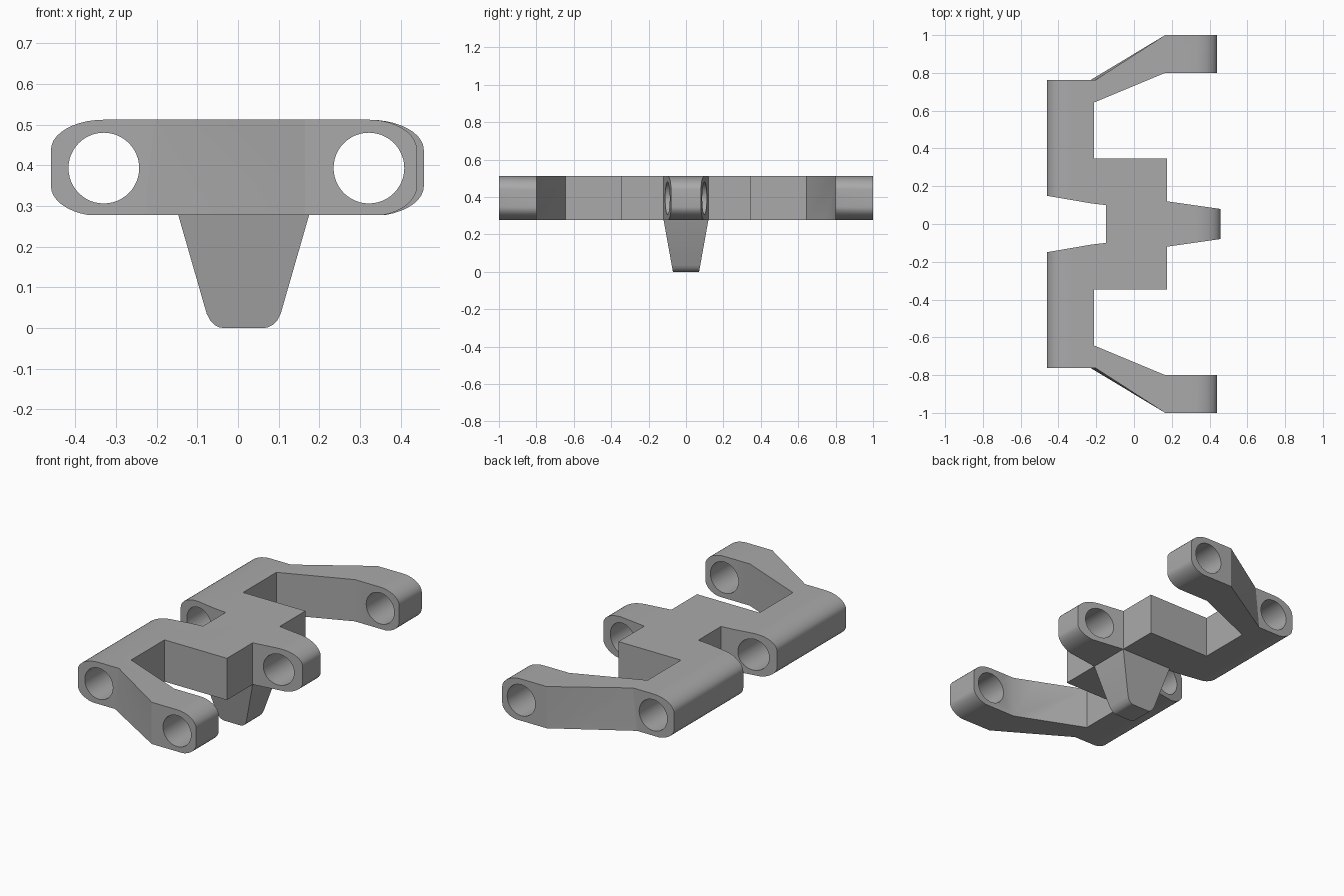
import bpy, bmesh, math
from mathutils import Matrix

cube = bpy.data.objects.get("Cube")
if cube:
    bpy.data.objects.remove(cube, do_unlink=True)

BOTTOM, TOP, AXIS = 0.278, 0.512, 0.393
HOLE_X = (-0.33, 0.322)

grey = bpy.data.materials.new("plain grey")
grey.use_nodes = True
colour = (0.4, 0.4, 0.4, 1)
grey.diffuse_color = colour
grey.node_tree.nodes["Principled BSDF"].inputs["Base Color"].default_value = colour


def make_object(name, bm):
    bmesh.ops.recalc_face_normals(bm, faces=bm.faces[:])
    mesh = bpy.data.meshes.new(name)
    bm.to_mesh(mesh)
    bm.free()
    obj = bpy.data.objects.new(name, mesh)
    bpy.context.collection.objects.link(obj)
    mesh.materials.append(grey)
    return obj


def loft(name, rings):
    """Closed solid through rings of equal point count."""
    bm = bmesh.new()
    loops = [[bm.verts.new(p) for p in ring] for ring in rings]
    for a, b in zip(loops, loops[1:]):
        for i in range(len(a)):
            j = (i + 1) % len(a)
            bm.faces.new((a[i], a[j], b[j], b[i]))
    # split the slightly twisted walls
    bmesh.ops.triangulate(bm, faces=bm.faces[:])
    bm.faces.new(loops[0])
    bm.faces.new(loops[-1])
    return make_object(name, bm)


def boolean(obj, cutter, operation):
    mod = obj.modifiers.new(operation.lower(), 'BOOLEAN')
    mod.operation, mod.solver, mod.object = operation, 'EXACT', cutter
    bpy.context.view_layer.objects.active = obj
    bpy.ops.object.modifier_apply(modifier=mod.name)
    bpy.data.objects.remove(cutter, do_unlink=True)


# Link body: half of the plan outline, mirrored over y = 0
half = [(-0.147, 0.10), (-0.22, 0.108), (-0.47, 0.151), (-0.47, 0.762),
        (-0.205, 0.762), (0.165, 1.0), (0.47, 1.0), (0.47, 0.80),
        (0.165, 0.80), (-0.212, 0.643), (-0.212, 0.348), (0.175, 0.348),
        (0.175, 0.12), (0.47, 0.078)]
plan = half + [(x, -y) for x, y in reversed(half)]


def plan_ring(z, elbow_shift):
    # the outer elbow of each arm leans outward toward the underside
    return [(x - elbow_shift if x == -0.205 else x, y, z) for x, y in plan]


body = loft("track_link_body", [plan_ring(BOTTOM, 0.025), plan_ring(TOP, 0)])


# Rounded lug ends: side profile lofted across the width
def side_ring(y, end_x):
    points = []
    steps = 10
    for centre, reach, first in ((0.322, end_x - 0.322, -90), (-0.33, -0.13, 90)):
        direction = 1 if reach > 0 else -1
        for half_turn in (0, 1):
            for i in range(steps + 1):
                a = math.radians(first + 90 * half_turn + 90 * i / steps)
                up = math.sin(a)
                flat = direction * (0.045 if half_turn else -0.045)
                points.append((centre + abs(reach) * math.cos(a), y,
                               AXIS + flat + up * (TOP - AXIS - 0.045)))
    # keep the flat top and bottom at the exact plate height
    return [(x, y, max(BOTTOM, min(TOP, z))) for x, y, z in points]


ends = [(-1.1, 0.44), (-0.75, 0.44), (-0.4, 0.457), (0.4, 0.457), (0.75, 0.44), (1.1, 0.44)]
boolean(body, loft("rounding_helper", [side_ring(y, x) for y, x in ends]), 'INTERSECT')

# Pin holes
for x in HOLE_X:
    bm = bmesh.new()
    bmesh.ops.create_cone(bm, cap_ends=True, segments=48, radius1=0.087, radius2=0.087, depth=2.4,
                          matrix=Matrix.Translation((x, 0, AXIS)) @ Matrix.Rotation(math.pi / 2, 4, 'X'))
    boolean(body, make_object("pin_helper", bm), 'DIFFERENCE')

# Guide tooth: tapered, with its tip rounded front to back
rings = []
for z, inset in ((BOTTOM, 0), (0.035, 0), (0.018, 0.004), (0.007, 0.012), (0.001, 0.022), (0, 0.03)):
    t = 1 - z / BOTTOM
    x0, x1 = -0.147 + 0.08 * t + inset, 0.175 - 0.08 * t - inset
    w = 0.12 - 0.05 * t
    rings.append([(x0, -w, z), (x1, -w, z), (x1, w, z), (x0, w, z)])
tooth = loft("guide_tooth", rings)

# Smooth curved faces, sharp edges elsewhere
for obj in (body, tooth):
    bpy.ops.object.select_all(action='DESELECT')
    obj.select_set(True)
    bpy.context.view_layer.objects.active = obj
    bpy.ops.object.shade_smooth_by_angle(angle=math.radians(25))
